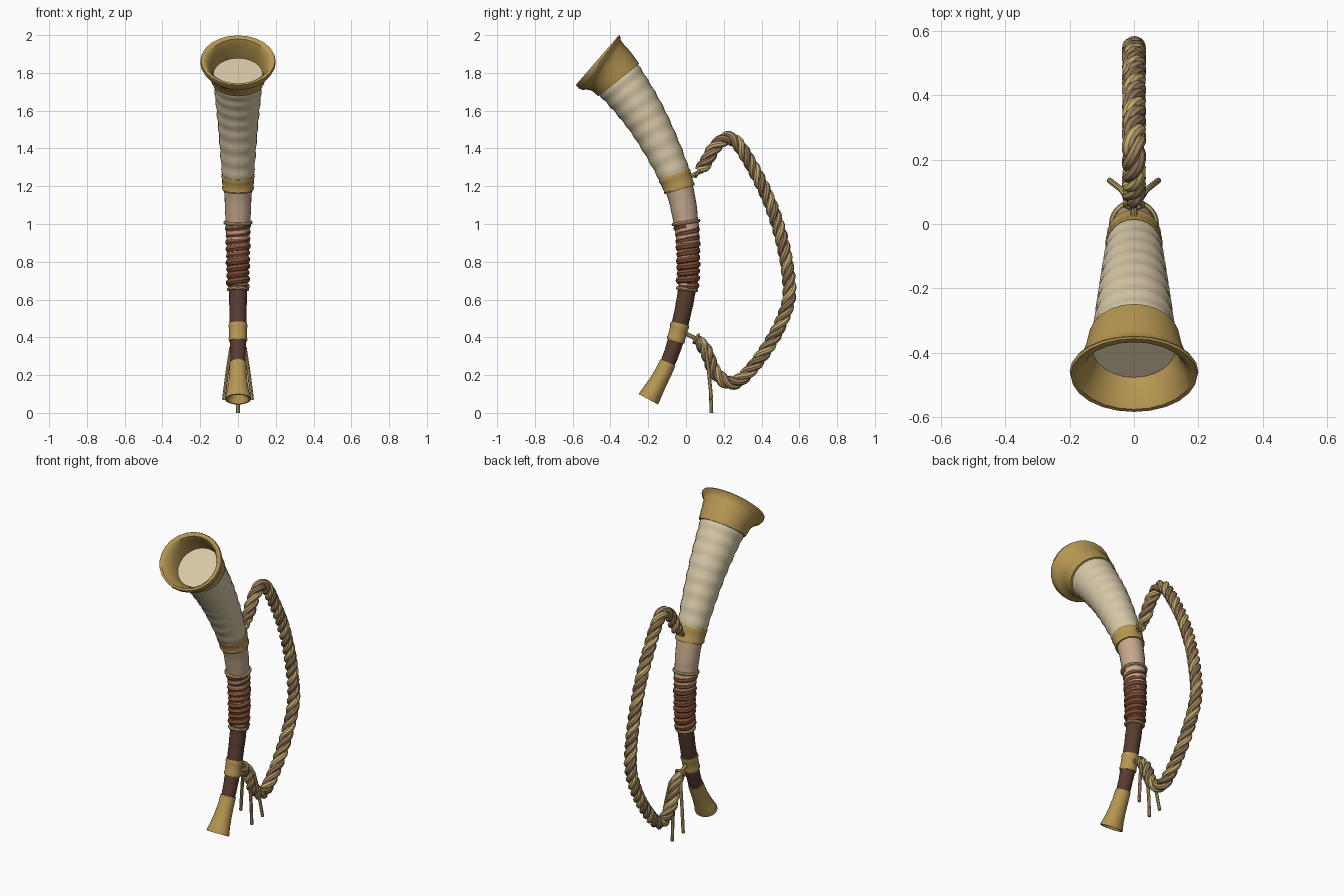
import bpy, bmesh, math
from mathutils import Vector

if "Cube" in bpy.data.objects:
    bpy.data.objects.remove(bpy.data.objects["Cube"])

def material(name, rgb):
    m = bpy.data.materials.new(name)
    m.diffuse_color = (*rgb, 1)
    m.use_nodes = True
    m.node_tree.nodes["Principled BSDF"].inputs["Base Color"].default_value = m.diffuse_color
    return m

GOLD = material("gold", (.47, .31, .085))
IVORY = material("ivory", (.68, .58, .39))
BEIGE = material("beige", (.56, .39, .27))
DARK = material("dark_horn", (.10, .045, .03))
LEATHER = material("leather", (.22, .075, .035))
ROPES = [material("rope_light", (.55, .41, .16)),
         material("rope_tan", (.38, .25, .12)),
         material("rope_brown", (.29, .18, .10))]

def spline(pts, t):
    """Catmull-Rom through pts, t in point index units."""
    p = [2 * pts[0] - pts[1]] + pts + [2 * pts[-1] - pts[-2]]
    i = max(0, min(int(t), len(pts) - 2))
    f = t - i
    a, b, c, d = p[i:i + 4]
    return .5 * (2 * b + (c - a) * f + (2 * a - 5 * b + 4 * c - d) * f * f
                 + (3 * b - a - 3 * c + d) * f ** 3)

def frame(pts, t):
    """Centre, tangent and in-plane normal of a path lying in the yz plane."""
    e, n = .01, len(pts) - 1
    tan = (spline(pts, min(n, t + e)) - spline(pts, max(0, t - e))).normalized()
    return spline(pts, t), tan, Vector((0, tan.z, -tan.y))

def path(yz):
    return [Vector((0, y, z)) for y, z in yz]

HORN = path([(-.199, .072), (-.103, .25), (-.043, .425), (.005, .655), (.012, .83),
             (0, 1.008), (-.05, 1.23), (-.2, 1.54), (-.37, 1.78), (-.47, 1.867)])

def sweep(name, profile, mat, sides=24):
    """Skin rings (t, radius, x-stretch) along the horn's axis and cap the ends."""
    bm = bmesh.new()
    rings = []
    for t, r, sx in profile:
        c, _, n = frame(HORN, t)
        rings.append([bm.verts.new(c + n * r * math.sin(a) + Vector((r * sx * math.cos(a), 0, 0)))
                      for a in (2 * math.pi * k / sides for k in range(sides))])
    for a, b in zip(rings, rings[1:]):
        for k in range(sides):
            j = (k + 1) % sides
            bm.faces.new((a[k], a[j], b[j], b[k]))
    bm.faces.new(rings[0])
    bm.faces.new(rings[-1])
    bmesh.ops.recalc_face_normals(bm, faces=bm.faces)
    me = bpy.data.meshes.new(name)
    bm.to_mesh(me)
    bm.free()
    finish(bpy.data.objects.new(name, me), mat)

def finish(ob, mat):
    ob.data.materials.append(mat)
    bpy.context.collection.objects.link(ob)
    bpy.ops.object.select_all(action='DESELECT')
    ob.select_set(True)
    bpy.context.view_layer.objects.active = ob
    if ob.type == 'CURVE':
        bpy.ops.object.convert(target='MESH')
    bpy.ops.object.shade_smooth_by_angle(angle=math.radians(35))

def tube(name, pts, radius, mat, cyclic=False, res=2):
    cu = bpy.data.curves.new(name, 'CURVE')
    cu.dimensions = '3D'
    cu.bevel_depth, cu.bevel_resolution, cu.use_fill_caps = radius, res, True
    sp = cu.splines.new('POLY')
    sp.points.add(len(pts) - 1)
    for p, v in zip(sp.points, pts):
        p.co = (*v, 1)
    sp.use_cyclic_u = cyclic
    finish(bpy.data.objects.new(name, cu), mat)

def body(t0, t1, r0, r1, ripple, n=30):
    """Tapering section with gentle growth ridges."""
    return [(t0 + (t1 - t0) * k / n, r0 + (r1 - r0) * k / n + ripple * math.sin(k * 1.35), 1)
            for k in range(n + 1)]

# Horn body in three tones
sweep("horn_lower", body(.8, 3.1, .038, .048, .0006), DARK)
sweep("horn_middle", body(2.9, 5.9, .046, .074, .0006), BEIGE)
sweep("horn_upper", body(5.9, 8.1, .079, .137, .0022, 44), IVORY)

# Gold bell collar with rolled lip and hollow inside
sweep("bell_collar", [(7.9, .125, 1.02), (7.9, .138, 1.03), (8.2, .145, 1.05), (8.5, .153, 1.08),
                      (8.68, .162, 1.11), (8.76, .172, 1.12), (8.88, .177, 1.13), (9, .174, 1.13),
                      (9.0, .162, 1.12), (8.93, .152, 1.1), (8.6, .137, 1.07), (8.2, .127, 1.04),
                      (7.75, .118, 1.02)], GOLD)

# Gold mouthpiece with shallow cup
sweep("mouthpiece", [(1.1, .036, 1), (1.1, .044, 1), (.8, .045, 1.02), (.5, .048, 1.06),
                     (.2, .054, 1.12), (.06, .058, 1.18), (0, .058, 1.18), (0, .051, 1.16),
                     (.12, .042, 1.1), (.3, .02, 1)], GOLD)

# Gold bands
for name, t0, t1, r0, r1 in (("lower_band", 1.76, 2.22, .047, .051),
                             ("middle_band", 5.81, 6.12, .082, .089)):
    d = (t1 - t0) * .12
    sweep(name, [(t0, r0 - .015, 1), (t0, r0, 1), (t0 + d, r0 + .003, 1), (t0 + 2 * d, r0, 1),
                 (t1 - 2 * d, r1 - .003, 1), (t1 - d, r1, 1), (t1, r1 - .003, 1),
                 (t1, r1 - .02, 1)], GOLD)

# Leather grip: coil wound round the horn
coil = []
TURNS = 9
for k in range(TURNS * 24 + 1):
    a = 2 * math.pi * k / 24
    f = k / (TURNS * 24)
    c, _, n = frame(HORN, 3.07 + 1.87 * f)
    r = .042 + .006 * f + .002 * math.sin(a * .37)
    coil.append(c + r * (n * math.sin(a) + Vector((math.cos(a), 0, 0))))
tube("leather_wrap", coil, .0205, LEATHER)

# Cord rings closing off the grip
for name, t, r in (("lower_grip_ring", 3, .05), ("upper_grip_ring", 5, .068)):
    c, _, n = frame(HORN, t)
    tube(name, [c + r * (n * math.sin(a) + Vector((math.cos(a), 0, 0)))
                for a in (2 * math.pi * k / 28 for k in range(28))], .0095, ROPES[0], True)

# Twisted three-strand carrying rope
ROPE = path([(.07, 1.285), (.105, 1.325), (.155, 1.41), (.228, 1.455), (.30, 1.39), (.42, 1.17),
             (.49, .98), (.535, .78), (.545, .61), (.495, .46), (.41, .315), (.305, .19),
             (.23, .158), (.155, .215), (.105, .33), (.06, .39)])
N = 420
for s in range(3):
    strand, dist, prev = [], 0, ROPE[0]
    for k in range(N + 1):
        f = k / N
        c, _, n = frame(ROPE, f * (len(ROPE) - 1))
        dist += (c - prev).length
        prev = c
        a = 2 * math.pi * (dist / .165 + s / 3)
        r = .019 * min(1, .4 + 15 * min(f, 1 - f))
        strand.append(c + r * (n * math.sin(a) + Vector((math.cos(a), 0, 0))))
    tube(f"rope_strand_{s + 1}", strand, .0185, ROPES[s])

# Ties and eyelets joining rope to the bands
for name, a, b in (("upper", (.02, 1.25), (.09, 1.285)), ("lower", (0, .42), (.09, .375))):
    pa, pb = path([a, b])
    tube(name + "_tie", [pa, pa.lerp(pb, .5), pb], .011, ROPES[0])
    tube(name + "_eyelet", [pa.lerp(pb, .6) + Vector((.027 * math.cos(q), .012 * math.sin(q),
                            .02 * math.sin(q))) for q in (2 * math.pi * k / 20 for k in range(20))],
         .0085, ROPES[0], True)

# Three loose cord ends hanging from the lower knot
for name, x, y, z in (("left", -.075, .135, .07), ("centre", 0, .135, .0), ("right", .075, .135, .07)):
    tube(name + "_cord_end", [Vector((x * .2, .07, .39)), Vector((x * .5, .105, .34)),
                              Vector((x * .75, .12, .22)), Vector((x * .92, .13, .12)),
                              Vector((x, y, z))], .0095, ROPES[0])
